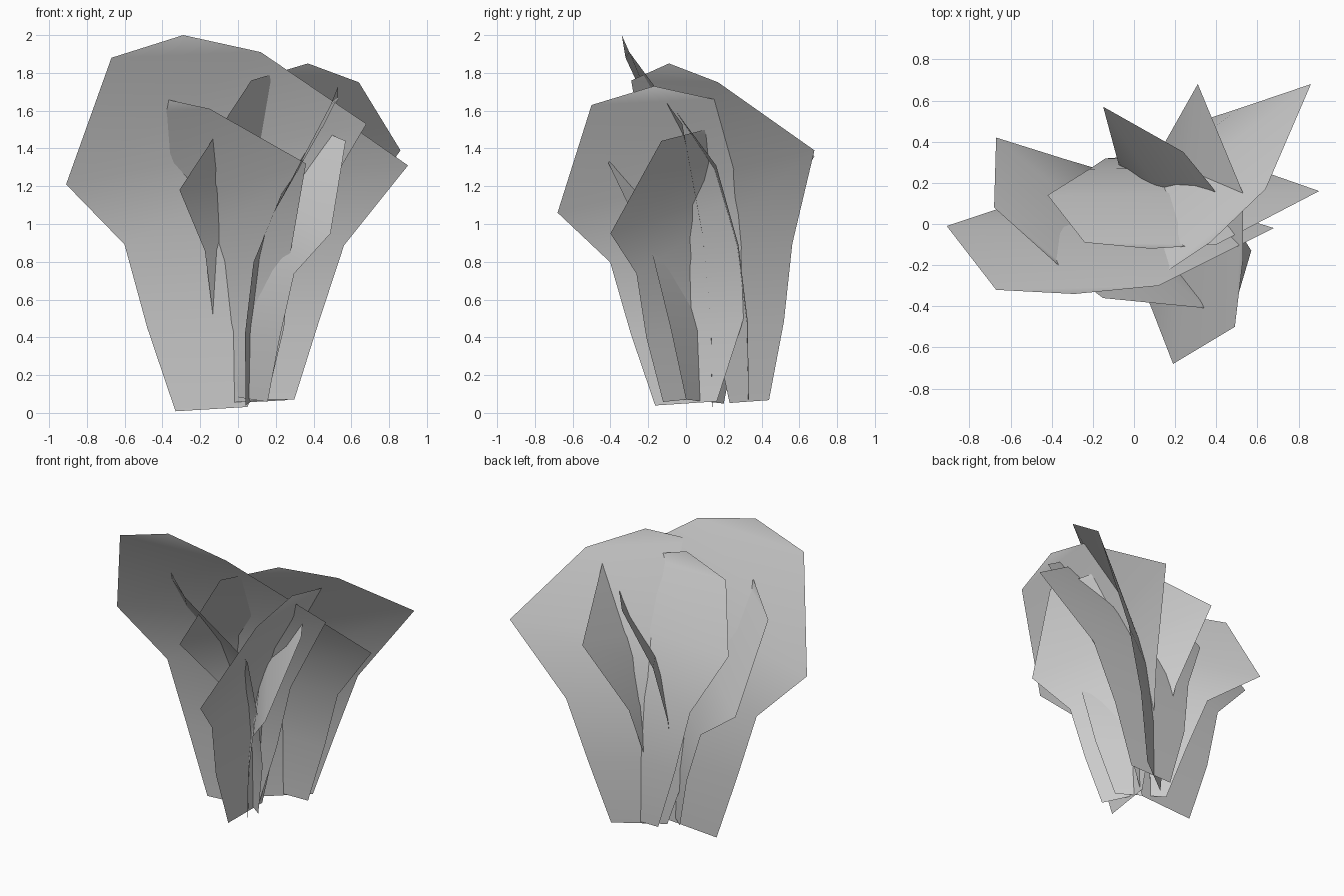
import bpy
from mathutils import Vector

if "Cube" in bpy.data.objects:
    bpy.data.objects.remove(bpy.data.objects["Cube"])

# Lower leaf rows: (width share, height share, outward share), relative to the widest row
STALK_ROWS = ((0.24, 0.0, 0.0), (0.43, 0.335, 0.04), (0.59, 0.667, 0.32))


def make_leaf(name, base, wide_l, wide_r, top_l, top_r, tip):
    """Thin curved leaf: narrow foot flaring to the widest row, then a blunt tip."""
    base, wide_l, wide_r = Vector(base), Vector(wide_l), Vector(wide_r)
    rise = (wide_l + wide_r) / 2 - base
    half = (wide_r - wide_l) / 2
    half_low = Vector((half.x, half.y, half.z * 0.3))
    verts = []
    for width, height, out in STALK_ROWS:
        centre = base + Vector((rise.x * out, rise.y * out, rise.z * height))
        verts += [centre - half_low * width, centre + half_low * width]
    verts += [wide_l, wide_r, Vector(top_l), Vector(top_r), Vector(tip)]
    faces = [(i, i + 1, i + 3, i + 2) for i in range(0, 8, 2)] + [(8, 9, 10)]
    mesh = bpy.data.meshes.new(name)
    mesh.from_pydata(verts, [], faces)
    mesh.polygons.foreach_set("use_smooth", [True] * len(faces))
    mesh.update()
    obj = bpy.data.objects.new(name, mesh)
    bpy.context.collection.objects.link(obj)
    return obj


# Six leaves fanning out of one clump: foot, widest pair, upper pair, tip
make_leaf("tall_front_leaf", (-0.14, 0.14, 0.02),
          (-0.91, -0.01, 1.21), (0.68, -0.02, 1.53),
          (-0.67, -0.32, 1.88), (0.12, -0.30, 1.91), (-0.29, -0.34, 2.0))
make_leaf("back_right_leaf", (0.12, 0.335, 0.06),
          (-0.31, -0.19, 1.18), (0.86, 0.68, 1.39),
          (0.07, -0.29, 1.76), (0.64, 0.17, 1.75), (0.37, -0.09, 1.85))
make_leaf("back_leaf", (0.14, 0.33, 0.07),
          (-0.42, 0.14, 1.27), (0.90, 0.16, 1.31),
          (-0.24, -0.09, 1.66), (0.40, -0.10, 1.66), (0.08, -0.12, 1.76))
make_leaf("right_leaf", (0.055, 0.0, 0.05),
          (0.19, -0.68, 1.06), (0.31, 0.68, 1.36),
          (0.49, -0.50, 1.63), (0.53, 0.15, 1.66), (0.53, -0.17, 1.73))
make_leaf("front_right_leaf", (0.08, -0.005, 0.07),
          (0.49, -0.40, 0.95), (-0.15, 0.57, 1.28),
          (0.57, -0.13, 1.44), (0.24, 0.35, 1.49), (0.38, 0.18, 1.52))
make_leaf("front_left_leaf", (0.03, 0.10, 0.06),
          (-0.67, 0.42, 1.03), (0.36, -0.41, 1.32),
          (-0.68, 0.08, 1.57), (-0.15, -0.36, 1.61), (-0.38, -0.19, 1.66))
